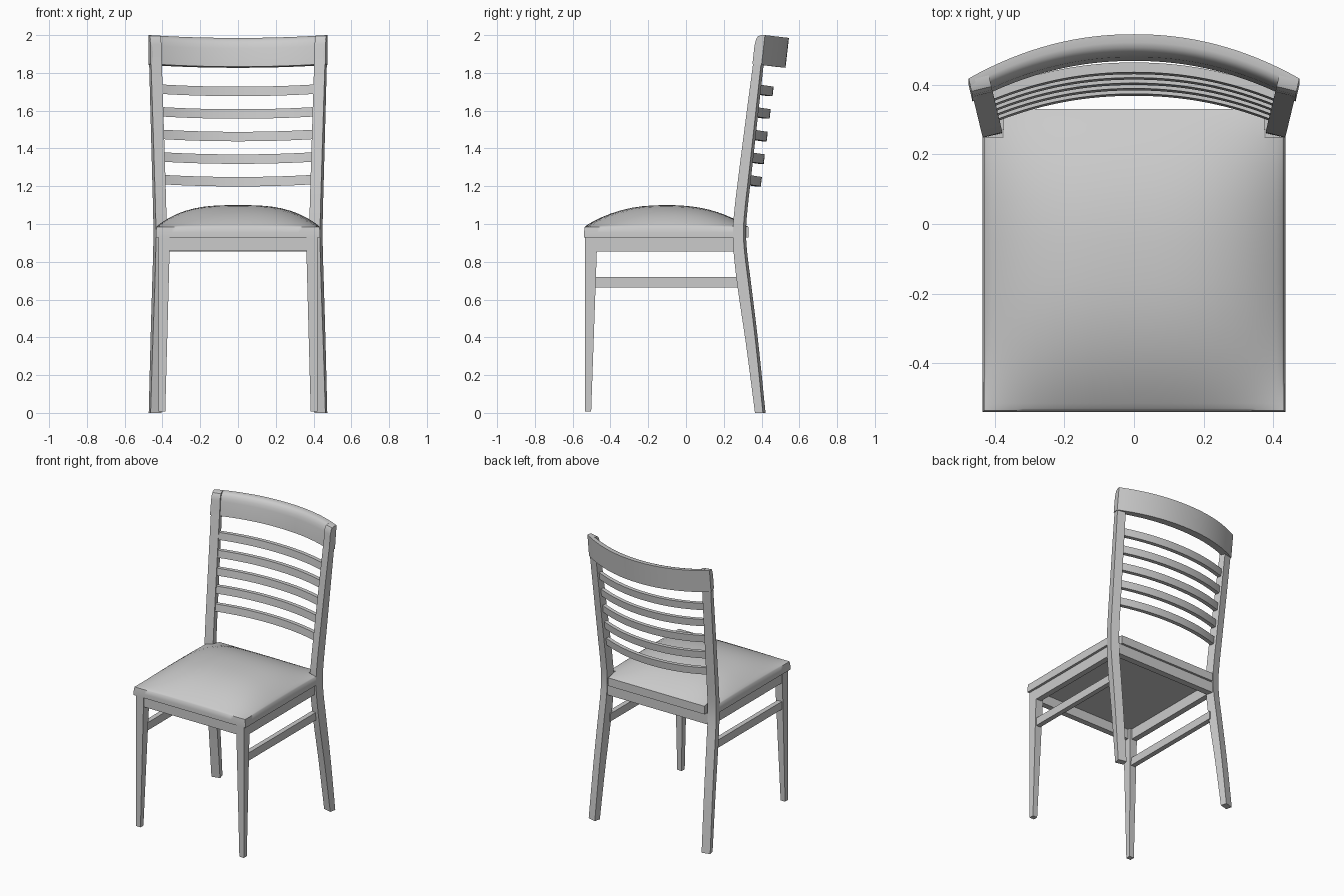
import bpy, bmesh, math

if "Cube" in bpy.data.objects:
    bpy.data.objects.remove(bpy.data.objects["Cube"])


def finish(name, bm, angle=35):
    bmesh.ops.recalc_face_normals(bm, faces=bm.faces)
    me = bpy.data.meshes.new(name)
    bm.to_mesh(me)
    bm.free()
    ob = bpy.data.objects.new(name, me)
    bpy.context.collection.objects.link(ob)
    bpy.ops.object.select_all(action='DESELECT')
    ob.select_set(True)
    bpy.context.view_layer.objects.active = ob
    bpy.ops.object.shade_smooth_by_angle(angle=math.radians(angle))
    return ob


def loft(name, rings, mirror=False):
    """Skin a list of closed rings and cap the ends."""
    bm = bmesh.new()
    vs = [[bm.verts.new(p) for p in r] for r in rings]
    n = len(vs[0])
    for a, b in zip(vs, vs[1:]):
        for i in range(n):
            j = (i + 1) % n
            bm.faces.new((a[i], a[j], b[j], b[i]))
    bm.faces.new(vs[0])
    bm.faces.new(vs[-1])
    if mirror:
        geom = bm.verts[:] + bm.edges[:] + bm.faces[:]
        dup = bmesh.ops.duplicate(bm, geom=geom)["geom"]
        for v in dup:
            if isinstance(v, bmesh.types.BMVert):
                v.co.x *= -1
    return finish(name, bm)


def rect(x0, x1, y0, y1, z):
    return [(x0, y0, z), (x1, y0, z), (x1, y1, z), (x0, y1, z)]


def box(name, x0, x1, y0, y1, z0, z1, mirror=False):
    return loft(name, [rect(x0, x1, y0, y1, z0), rect(x0, x1, y0, y1, z1)], mirror)


def spline(pts, steps=4):
    """Catmull-Rom through (front y, back y, z) stations."""
    out = []
    for i in range(len(pts) - 1):
        p = [pts[max(i - 1, 0)], pts[i], pts[i + 1], pts[min(i + 2, len(pts) - 1)]]
        for s in range(steps):
            t = s / steps
            out.append([0.5 * (2 * b + (c - a) * t + (2 * a - 5 * b + 4 * c - d) * t * t
                               + (3 * b - a - 3 * c + d) * t ** 3) for a, b, c, d in zip(*p)])
    return out + [list(pts[-1])]


# Front legs, tapered on the inner sides
loft("front_legs", [rect(.385, .42, -.535, -.502, .008), rect(.362, .42, -.535, -.472, .86),
                    rect(.362, .42, -.535, -.472, .93)], True)

# Rear legs continuing up as back posts, turned in plan
stations = spline([(.365, .407, 0), (.318, .370, .36), (.275, .335, .65), (.252, .310, .85),
                   (.248, .304, .97), (.259, .314, 1.1), (.277, .331, 1.25), (.322, .37, 1.6),
                   (.362, .403, 1.9)])
stations += [[.366, .408, 1.95], [.371, .411, 1.978], [.381, .412, 1.994], [.395, .413, 1.999]]
legs = []
for yf, yb, z in stations:
    xf, xb = .435 + (yf - .25) * .24, .435 + (yb - .25) * .24
    legs.append([(xf, yf, z), (xb, yb, z), (xb - .057, yb + .014, z), (xf - .057, yf + .014, z)])
loft("rear_legs_and_back_posts", legs, True)


# Curved back members: section points are (depth 0 front..1 back, z)
def bowed(name, section, half_f, half_b, yf, yb, sag_f, sag_b, zref, drop, n=32):
    rings = []
    for i in range(n + 1):
        t = 2 * i / n - 1
        k = 1 - abs(t) ** 2.1
        ring = []
        for u, z in section:
            half = half_f + (half_b - half_f) * u
            y = (1 - u) * (yf + sag_f * k) + u * (yb + sag_b * k) + .115 * (z - zref)
            ring.append((half * t, y, z - drop * k))
        rings.append(ring)
    return loft(name, rings)


# Top rail with a rounded front top edge
bowed("top_rail", [(0, 1.848), (0, 1.945), (.06, 1.968), (.18, 1.985), (.36, 1.996),
                   (.6, 2.0), (1, 2.0), (1, 1.842)],
      .464, .475, .369, .418, .117, .127, 2.0, .015)

# Five bowed slats
for i in range(5):
    z, yb = 1.714 - .1195 * i, .381 - .0155 * i
    bowed(f"back_slat_{i + 1}", [(0, z - .025), (0, z + .025), (1, z + .025), (1, z - .025)],
          .41, .41, yb - .028, yb, .08, .08, z, .012)

# Domed seat cushion, notched round the back posts
X, Y0, Y1, ZB = .435, -.54, .33, .928
half_x = [0, .06, .12, .18, .23, .28, .32, .35, .375, .395, .41, .425, X]
xs = [-x for x in half_x[:0:-1]] + half_x
ys = [Y0, -.53, -.515, -.495, -.47, -.44, -.40, -.35, -.29, -.23, -.17, -.11, -.05, .01,
      .07, .12, .17, .21, .25, .275, .295, .31, .322, Y1]


def seat_z(x, y):
    fx = 1 - abs(x / X) ** 3
    fy = 1 - abs((y + .105) / .435) ** 2.4
    return .985 + .115 * max(fx, 0) * max(fy, 0)


bm = bmesh.new()
grid = [[bm.verts.new((x, y, seat_z(x, y))) for x in xs] for y in ys]
for j in range(len(ys) - 1):
    for i in range(len(xs) - 1):
        if ys[j] >= .25 and abs(xs[i] + xs[i + 1]) / 2 > .375:
            continue
        bm.faces.new((grid[j][i], grid[j][i + 1], grid[j + 1][i + 1], grid[j + 1][i]))
bmesh.ops.delete(bm, geom=[v for v in bm.verts if not v.link_faces], context='VERTS')
# slightly rounded sides: bulge line, then straight down to a flat base
edges = [e for e in bm.edges if e.is_boundary]
for z in (.955, ZB):
    new = bmesh.ops.extrude_edge_only(bm, edges=edges)["geom"]
    for v in new:
        if isinstance(v, bmesh.types.BMVert):
            v.co.z = z
    edges = [e for e in new if isinstance(e, bmesh.types.BMEdge) and e.is_boundary]
bmesh.ops.contextual_create(bm, geom=edges)
for v in bm.verts:
    if abs(v.co.z - .985) < 1e-4:
        if abs(abs(v.co.x) - X) < 1e-4:
            v.co.x *= .99
        if abs(v.co.y - Y0) < 1e-4:
            v.co.y += .004
finish("seat_cushion", bm, 50)

# Apron frame under the seat
box("side_aprons", .378, .418, -.48, .29, .855, .93, True)
box("front_apron", -.37, .37, -.53, -.49, .86, .93)
box("rear_apron", -.39, .39, .27, .315, .855, .93)

# Side stretchers
box("side_stretchers", .378, .412, -.49, .30, .665, .72, True)
